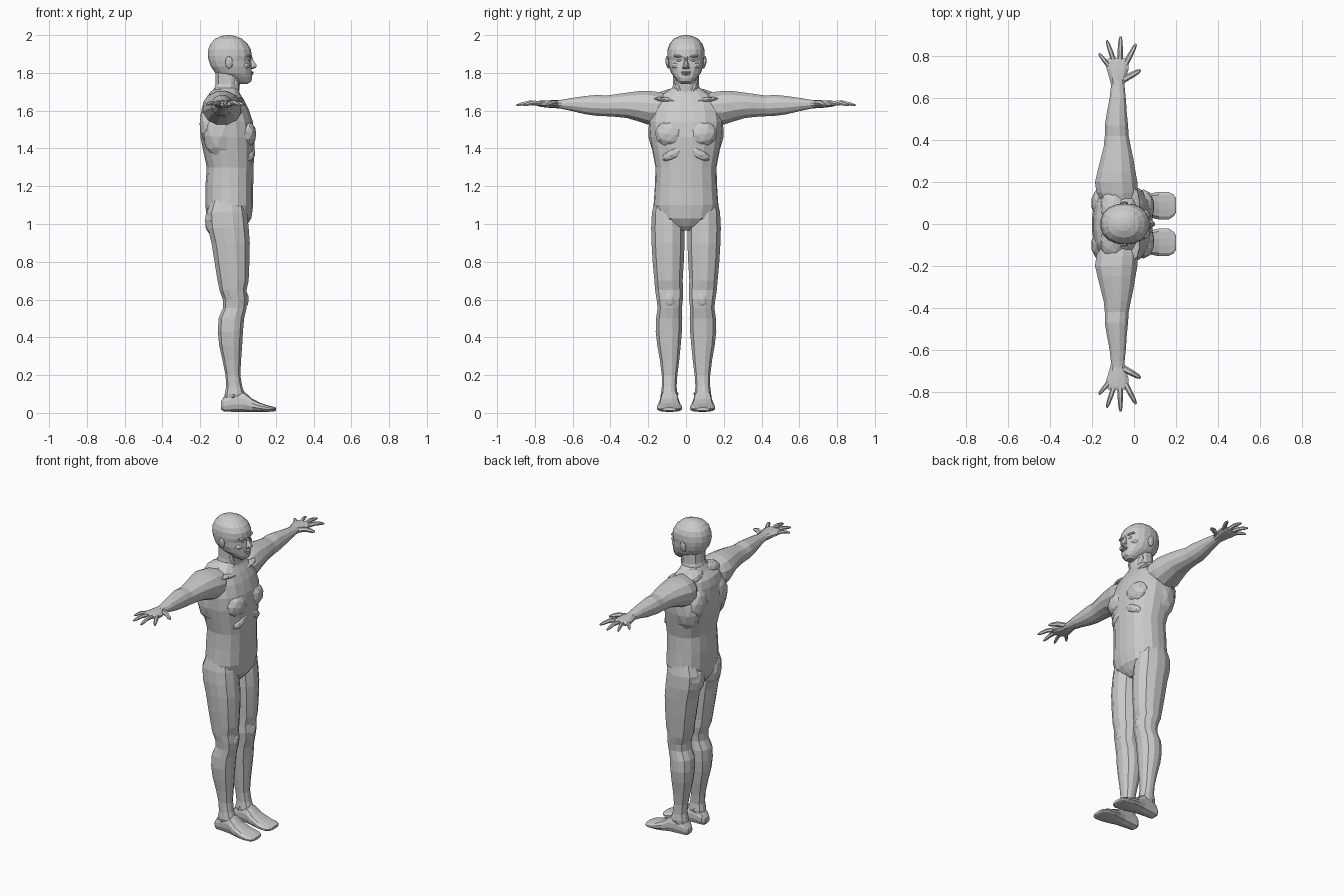
import bpy, bmesh, math
from mathutils import Vector, Matrix


def finish(name, bm):
    bmesh.ops.recalc_face_normals(bm, faces=bm.faces)
    me = bpy.data.meshes.new(name)
    bm.to_mesh(me)
    bm.free()
    ob = bpy.data.objects.new(name, me)
    bpy.context.collection.objects.link(ob)
    return ob


def skin(bm, rings):
    n = len(rings[0])
    vs = [[bm.verts.new(p) for p in r] for r in rings]
    for a, b in zip(vs, vs[1:]):
        for i in range(n):
            j = (i + 1) % n
            bm.faces.new((a[i], a[j], b[j], b[i]))
    bm.faces.new(vs[0])
    bm.faces.new(vs[-1])


def loft(name, axis, sections, sides=12, power=2.3, both=False):
    """Sections are (position on axis, min a, max a, min b, max b)."""
    bm = bmesh.new()
    for s in ((1, -1) if both else (1,)):
        rings = []
        for t, a0, a1, b0, b1 in sections:
            ring = []
            for i in range(sides):
                q = 2 * math.pi * (i + 0.5) / sides
                c, d = math.cos(q), math.sin(q)
                k = (abs(c) ** power + abs(d) ** power) ** (-1 / power)
                k /= math.cos(math.pi / sides) ** 0.6
                a = (a0 + a1) / 2 + c * k * (a1 - a0) / 2
                b = (b0 + b1) / 2 + d * k * (b1 - b0) / 2
                p = {'x': (t, a, b), 'y': (a, t, b), 'z': (a, b, t)}[axis]
                ring.append((p[0], p[1] * s, max(p[2], 0)))
            rings.append(ring)
        skin(bm, rings)
    return finish(name, bm)


def blobs(name, items, detail=2):
    """Mirrored ellipsoids: (centre, radii, tilt about x)."""
    bm = bmesh.new()
    for c, r, tilt in items:
        for s in ((1, -1) if c[1] else (1,)):
            m = (Matrix.Translation((c[0], c[1] * s, c[2]))
                 @ Matrix.Rotation(tilt * s, 4, 'X') @ Matrix.Diagonal((*r, 1)))
            bmesh.ops.create_icosphere(bm, subdivisions=detail, radius=1, matrix=m)
    return finish(name, bm)


def sym(rows):
    return [(z, a, b, -w, w) for z, a, b, w in rows]


# Torso from crotch to neck base
loft("torso", 'z', sym([
    (0.965, -0.08, 0.02, 0.03), (0.99, -0.14, 0.045, 0.08), (1.03, -0.165, 0.07, 0.15),
    (1.10, -0.172, 0.08, 0.17), (1.20, -0.172, 0.08, 0.163), (1.30, -0.165, 0.082, 0.16),
    (1.38, -0.182, 0.085, 0.175), (1.46, -0.198, 0.088, 0.19), (1.54, -0.2, 0.078, 0.195),
    (1.61, -0.192, 0.055, 0.185), (1.655, -0.178, 0.032, 0.165), (1.69, -0.145, 0.01, 0.12),
    (1.72, -0.125, 0.0, 0.075)]), sides=18, power=2.5)

# Neck
loft("neck", 'z', sym([
    (1.62, -0.15, 0.01, 0.1), (1.69, -0.135, 0.005, 0.078), (1.74, -0.118, 0.01, 0.068),
    (1.80, -0.12, 0.02, 0.068), (1.83, -0.12, 0.02, 0.068)]), sides=12)

# Head
loft("head", 'z', sym([
    (1.74, 0.01, 0.05, 0.022), (1.755, -0.03, 0.07, 0.042), (1.775, -0.07, 0.075, 0.06),
    (1.80, -0.12, 0.073, 0.078), (1.835, -0.145, 0.072, 0.09), (1.865, -0.155, 0.066, 0.094),
    (1.89, -0.16, 0.073, 0.097), (1.925, -0.157, 0.068, 0.096), (1.955, -0.145, 0.05, 0.086),
    (1.98, -0.122, 0.022, 0.064), (1.995, -0.09, -0.015, 0.034), (2.0, -0.06, -0.04, 0.01)]),
    sides=18, power=2.25)

# Face
loft("nose", 'z', sym([
    (1.82, 0.05, 0.078, 0.016), (1.828, 0.05, 0.096, 0.02), (1.84, 0.05, 0.1, 0.015),
    (1.865, 0.05, 0.082, 0.009), (1.89, 0.05, 0.074, 0.01)]), sides=8)
blobs("brows", [((0.052, 0.036, 1.888), (0.022, 0.032, 0.009), 0.1)])
blobs("eyes", [((0.048, 0.034, 1.866), (0.017, 0.017, 0.009), 0)])
blobs("cheeks", [((0.035, 0.048, 1.838), (0.028, 0.028, 0.018), 0)])
blobs("lips", [((0.068, 0, 1.803), (0.017, 0.028, 0.006), 0),
               ((0.066, 0, 1.792), (0.016, 0.025, 0.006), 0)])
blobs("chin", [((0.055, 0, 1.765), (0.019, 0.024, 0.014), 0)])
blobs("ears", [((-0.048, 0.097, 1.855), (0.021, 0.011, 0.034), -0.15)])

# Torso muscles
blobs("chest_muscles", [((0.045, 0.083, 1.475), (0.053, 0.083, 0.072), 0.15)])
blobs("rib_arch", [((0.05, 0.06, 1.375), (0.042, 0.075, 0.035), -0.5)])
blobs("shoulder_blades", [((-0.155, 0.1, 1.53), (0.05, 0.075, 0.1), 0.2)])
blobs("side_back_muscles", [((-0.09, 0.135, 1.47), (0.095, 0.065, 0.13), -0.12)])
blobs("trapezius", [((-0.1, 0.085, 1.675), (0.06, 0.09, 0.04), -0.2)])
blobs("collar_bones", [((-0.0, 0.085, 1.655), (0.03, 0.09, 0.014), 0.12)])
blobs("neck_tendons", [((-0.015, 0.038, 1.715), (0.02, 0.014, 0.06), -0.35)])
blobs("buttocks", [((-0.105, 0.085, 1.02), (0.073, 0.08, 0.1), 0)])

# Arms from shoulder to wrist
loft("arms", 'y', [
    (0.10, -0.15, 0.0, 1.55, 1.69), (0.15, -0.18, 0.02, 1.525, 1.70),
    (0.20, -0.187, 0.017, 1.525, 1.706), (0.25, -0.175, 0.008, 1.542, 1.704),
    (0.31, -0.16, -0.002, 1.56, 1.696), (0.37, -0.145, -0.015, 1.567, 1.688),
    (0.42, -0.14, -0.025, 1.57, 1.68), (0.47, -0.14, -0.028, 1.572, 1.684),
    (0.53, -0.13, -0.034, 1.58, 1.678), (0.60, -0.117, -0.039, 1.597, 1.668),
    (0.66, -0.11, -0.045, 1.61, 1.658), (0.69, -0.11, -0.045, 1.613, 1.655)],
    sides=12, power=2.1, both=True)

# Hands
loft("palms", 'y', [
    (0.66, -0.108, -0.047, 1.613, 1.655), (0.70, -0.118, -0.038, 1.614, 1.655),
    (0.74, -0.13, -0.026, 1.617, 1.654), (0.775, -0.132, -0.026, 1.622, 1.652),
    (0.79, -0.122, -0.036, 1.627, 1.648)], sides=10, power=2.6, both=True)

fingers = [((-0.04, 0.765), (0.01, 0.86), 0.012), ((-0.067, 0.775), (-0.064, 0.896), 0.012),
           ((-0.095, 0.775), (-0.13, 0.877), 0.011), ((-0.12, 0.755), (-0.168, 0.815), 0.01),
           ((-0.05, 0.69), (0.032, 0.735), 0.014)]
bm = bmesh.new()
for root, tip, rad in fingers:
    for s in (1, -1):
        a, b = Vector((root[0], root[1], 1.638)), Vector((tip[0], tip[1], 1.63))
        side = (b - a).cross(Vector((0, 0, 1))).normalized()
        rings = []
        for t, k, lift in ((0, 1.15, 0), (0.45, 1.05, 0.008), (0.8, 0.85, 0.003), (1, 0.4, 0)):
            p = a.lerp(b, t) + Vector((0, 0, lift))
            ring = []
            for i in range(6):
                q = i * math.pi / 3
                v = p + (side * math.cos(q) + Vector((0, 0, math.sin(q)))) * rad * k
                ring.append((v.x, v.y * s, v.z))
            rings.append(ring)
        skin(bm, rings)
finish("fingers", bm)

# Legs from hip to ankle
loft("legs", 'z', [
    (0.05, -0.07, 0.02, 0.055, 0.122), (0.10, -0.07, 0.035, 0.045, 0.133),
    (0.14, -0.062, 0.022, 0.05, 0.128), (0.20, -0.066, 0.012, 0.046, 0.128),
    (0.28, -0.082, 0.016, 0.036, 0.138), (0.36, -0.1, 0.022, 0.028, 0.152),
    (0.43, -0.106, 0.026, 0.022, 0.16), (0.50, -0.103, 0.032, 0.02, 0.158),
    (0.555, -0.08, 0.045, 0.022, 0.15), (0.60, -0.08, 0.05, 0.017, 0.155),
    (0.65, -0.098, 0.045, 0.015, 0.163), (0.70, -0.108, 0.056, 0.018, 0.167),
    (0.80, -0.124, 0.06, 0.012, 0.176), (0.90, -0.14, 0.062, 0.008, 0.182),
    (0.98, -0.16, 0.056, 0.008, 0.184), (1.06, -0.165, 0.048, 0.015, 0.18),
    (1.13, -0.14, 0.03, 0.03, 0.165)], sides=12, power=2.4, both=True)
blobs("kneecaps", [((0.025, 0.086, 0.6), (0.033, 0.035, 0.05), 0)])
blobs("ankle_bones", [((-0.025, 0.088, 0.095), (0.022, 0.05, 0.024), -0.15)])

# Feet
loft("feet", 'x', [
    (-0.09, 0.065, 0.11, 0.02, 0.06), (-0.075, 0.052, 0.122, 0.008, 0.085),
    (-0.02, 0.046, 0.13, 0.006, 0.115), (0.03, 0.04, 0.136, 0.006, 0.115),
    (0.075, 0.032, 0.145, 0.006, 0.075), (0.12, 0.022, 0.153, 0.006, 0.052),
    (0.165, 0.022, 0.152, 0.006, 0.038), (0.19, 0.038, 0.14, 0.008, 0.032),
    (0.2, 0.055, 0.122, 0.012, 0.028)], sides=12, power=2.8, both=True)
